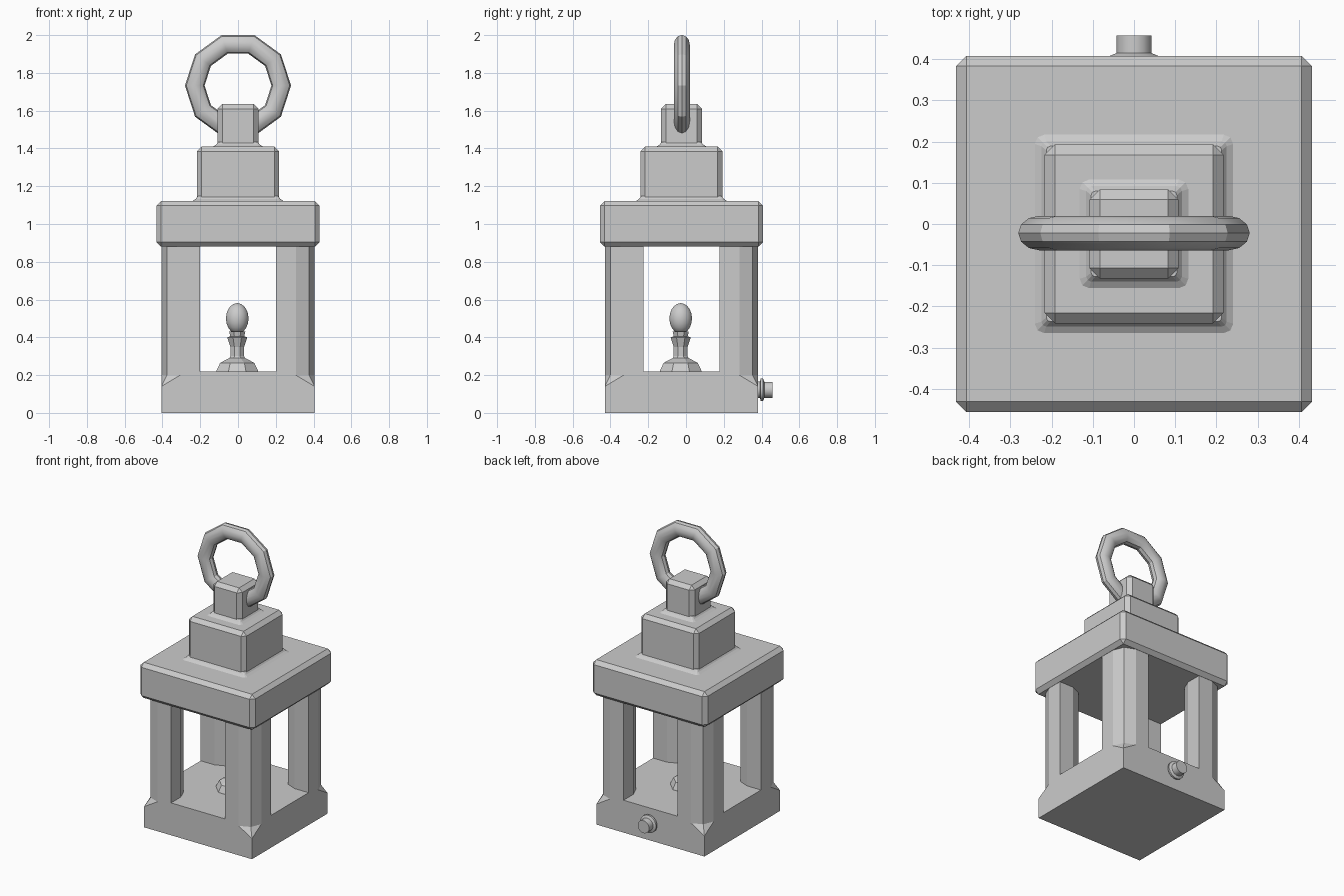
import bpy, bmesh, math
from mathutils import Matrix

if "Cube" in bpy.data.objects:
    bpy.data.objects.remove(bpy.data.objects["Cube"])

YC = -0.024   # y centre of the lantern body


def finish(name, bm, smooth=None):
    bmesh.ops.remove_doubles(bm, verts=bm.verts, dist=1e-5)
    bmesh.ops.recalc_face_normals(bm, faces=bm.faces)
    me = bpy.data.meshes.new(name)
    bm.to_mesh(me)
    bm.free()
    ob = bpy.data.objects.new(name, me)
    bpy.context.collection.objects.link(ob)
    if smooth:
        bpy.ops.object.select_all(action='DESELECT')
        ob.select_set(True)
        bpy.context.view_layer.objects.active = ob
        bpy.ops.object.shade_smooth_by_angle(angle=math.radians(smooth))
    return ob


def loft(name, rings, smooth=None):
    """Skin a list of equally long point rings and cap both ends."""
    bm = bmesh.new()
    vs = [[bm.verts.new(p) for p in r] for r in rings]
    n = len(vs[0])
    for a, b in zip(vs, vs[1:]):
        for i in range(n):
            j = (i + 1) % n
            bm.faces.new((a[i], a[j], b[j], b[i]))
    bm.faces.new(vs[0])
    bm.faces.new(vs[-1])
    return finish(name, bm, smooth)


def rect(h, r, z, cx=0.0, cy=YC, inner=None):
    """Square ring with each corner rounded by two segments."""
    pts = []
    for k in range(4):
        rad = r if inner is None else (r if k in inner else 0)
        a0 = k * math.pi / 2
        sx, sy = ((1, 1), (-1, 1), (-1, -1), (1, -1))[k]
        for s in range(3):
            a = a0 + s * math.pi / 4
            pts.append((cx + sx * (h - rad) + rad * math.cos(a),
                        cy + sy * (h - rad) + rad * math.sin(a), z))
    return pts


def bevel_box(name, h, z0, z1, b=0.025):
    bm = bmesh.new()
    m = Matrix.Translation((0, YC, (z0 + z1) / 2)) @ Matrix.Diagonal((2 * h, 2 * h, z1 - z0, 1))
    bmesh.ops.create_cube(bm, size=1, matrix=m)
    bmesh.ops.bevel(bm, geom=bm.edges[:], offset=b, segments=1, affect='EDGES')
    return finish(name, bm)


def lathe(name, prof, n, m=Matrix(), smooth=None):
    rings = []
    for r, z in prof:
        rings.append([(m @ Matrix.Rotation(2 * math.pi * (i + 0.5) / n, 4, 'Z')
                       @ Matrix.Translation((r, 0, z))).translation for i in range(n)])
    return loft(name, rings, smooth)


# Base block whose corners run out into the rounded post corners
H = 0.406
loft("base", [rect(H, 0, 0), rect(H, 0, 0.14), rect(H, 0.1, 0.2), rect(H, 0.1, 0.22)])

# Corner posts, rounded on their outer and inner corners
for k, (sx, sy) in enumerate(((1, 1), (-1, 1), (-1, -1), (1, -1))):
    cx, cy = sx * 0.304, YC + sy * 0.304
    corners = (k, (k + 2) % 4)
    loft("post_%d" % (k + 1), [rect(0.102, 0.1, z, cx, cy, corners) for z in (0.215, 0.9)])

# Stepped roof with flared skirts
bevel_box("roof_slab", 0.432, 0.88, 1.122)
bevel_box("roof_tier", 0.217, 1.08, 1.41)
bevel_box("roof_cap", 0.108, 1.37, 1.635)
for name, h, z in (("tier_skirt", 0.217, 1.12), ("cap_skirt", 0.108, 1.408)):
    loft(name, [rect(h + 0.027, 0.025, z), rect(h + 0.008, 0.012, z + 0.012),
                rect(h - 0.004, 0.01, z + 0.027)])

# Ten-sided carrying ring
rings = []
N, M = 10, 12
bm = bmesh.new()
for i in range(N):
    a = 2 * math.pi * i / N
    ring = []
    for j in range(M):
        t = 2 * math.pi * j / M
        r = 0.229 + 0.052 * math.cos(t)
        ring.append(bm.verts.new((r * math.cos(a), -0.022 + 0.042 * math.sin(t),
                                  1.733 + r * math.sin(a))))
    rings.append(ring)
for i in range(N):
    a, b = rings[i], rings[(i + 1) % N]
    for j in range(M):
        k = (j + 1) % M
        bm.faces.new((a[j], b[j], b[k], a[k]))
finish("carry_ring", bm, 32)

# Lamp socket and bulb
at = Matrix.Translation((-0.004, YC - 0.004, 0))
lathe("lamp_socket", [(0.122, 0.21), (0.118, 0.225), (0.098, 0.265), (0.045, 0.29), (0.04, 0.3),
                      (0.04, 0.35), (0.058, 0.4), (0.04, 0.405), (0.046, 0.43)], 8, at)
bulb = [(max(0.0005, 0.061 * math.sin(math.pi * i / 10)), 0.5 - 0.081 * math.cos(math.pi * i / 10))
        for i in range(11)]
lathe("bulb", bulb, 16, at, 40)

# Switch knob on the back
back = Matrix.Translation((0, 0.37, 0.122)) @ Matrix.Rotation(-math.pi / 2, 4, 'X')
lathe("switch_knob", [(0.045, 0), (0.045, 0.022), (0.06, 0.025), (0.06, 0.038), (0.043, 0.045),
                      (0.043, 0.088)], 16, back, 30)
